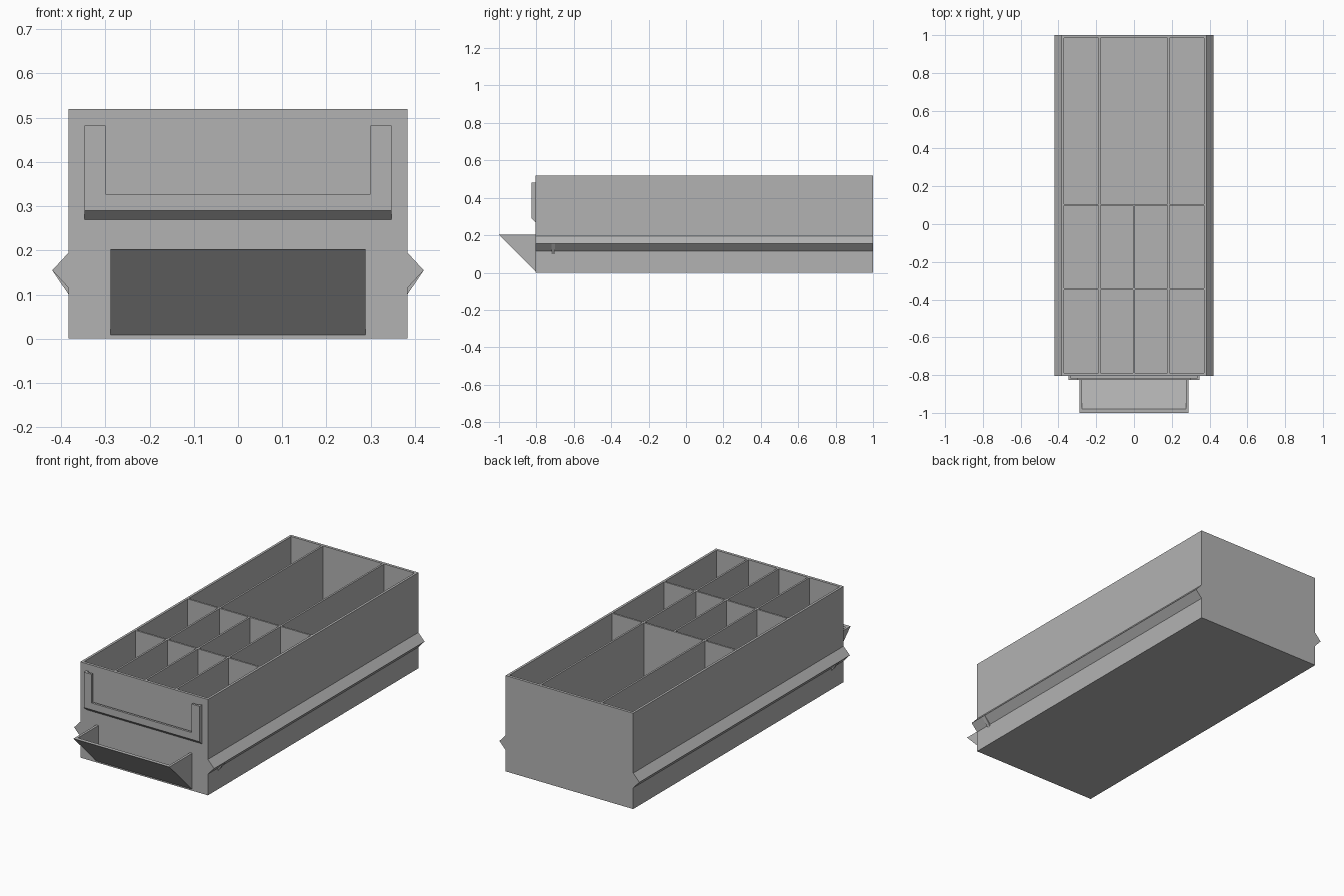
import bpy, bmesh
from mathutils import Vector

if "Cube" in bpy.data.objects:
    bpy.data.objects.remove(bpy.data.objects["Cube"], do_unlink=True)

grey = bpy.data.materials.new("plain grey plastic")
grey.use_nodes = True
COLOUR = (0.45, 0.45, 0.45, 1)
grey.diffuse_color = COLOUR
grey.node_tree.nodes["Principled BSDF"].inputs["Base Color"].default_value = COLOUR


def finish(name, bm):
    bmesh.ops.recalc_face_normals(bm, faces=bm.faces)
    mesh = bpy.data.meshes.new(name)
    bm.to_mesh(mesh)
    bm.free()
    mesh.materials.append(grey)
    ob = bpy.data.objects.new(name, mesh)
    bpy.context.collection.objects.link(ob)
    return ob


def add_box(bm, x, y, z):
    made = bmesh.ops.create_cube(bm, size=1)["verts"]
    for v in made:
        v.co = Vector([(a + b) / 2 + c * (b - a) for (a, b), c in zip((x, y, z), v.co)])


def add_prism(bm, points, start, step):
    """Extrude an outline of 3D points by a step vector."""
    face = bm.faces.new([bm.verts.new(Vector(p) + Vector(start)) for p in points])
    moved = bmesh.ops.extrude_face_region(bm, geom=[face])["geom"]
    bmesh.ops.translate(bm, vec=step, verts=[v for v in moved if isinstance(v, bmesh.types.BMVert)])


HALF, FRONT, BACK, TOP = 0.383, -0.805, 1.0, 0.52

# Drawer body with compartments cut out of a solid block
bm = bmesh.new()
add_box(bm, (-HALF, HALF), (FRONT, BACK), (0, TOP))
body = finish("drawer_body", bm)

columns = [(-0.37, -0.188), (-0.178, -0.005), (0.005, 0.178), (0.188, 0.37)]
wide_columns = [columns[0], (-0.178, 0.178), columns[3]]
rows = [((-0.79, -0.35), columns), ((-0.34, 0.097), columns), ((0.107, 0.985), wide_columns)]
bm = bmesh.new()
for y, cells in rows:
    for x in cells:
        add_box(bm, x, y, (0.015, TOP + 0.1))
cutter = finish("compartment_cutter", bm)
cutter.hide_render = True

cut = body.modifiers.new("compartments", "BOOLEAN")
cut.operation = "DIFFERENCE"
cut.solver = "EXACT"
cut.object = cutter
bpy.context.view_layer.objects.active = body
bpy.ops.object.modifier_apply(modifier=cut.name)
bpy.data.objects.remove(cutter, do_unlink=True)

# Side rails, each with a small stop below it near the front
for side, label in ((-1, "right"), (1, "left")):
    wall, tip = side * HALF, side * 0.42
    bm = bmesh.new()
    add_prism(bm, [(wall, 0, 0.195), (tip, 0, 0.155), (wall, 0, 0.115)],
              (0, FRONT, 0), (0, BACK - FRONT, 0))
    finish(label + "_rail", bm)
    bm = bmesh.new()
    add_prism(bm, [(wall, 0, 0.14), (tip, 0, 0.155), (wall, 0, 0.1)],
              (0, -0.72, 0), (0, 0.02, 0))
    finish(label + "_rail_stop", bm)

# Scoop handle: sloped front plate between two triangular cheeks
GRIP, CHEEK, LIP = 0.288, 0.013, 0.203
bm = bmesh.new()
add_prism(bm, [(0, -1, LIP), (0, -0.98, LIP), (0, FRONT, 0.028), (0, FRONT, 0.008)],
          (CHEEK - GRIP, 0, 0), (2 * (GRIP - CHEEK), 0, 0))
for x in (-GRIP, GRIP - CHEEK):
    add_prism(bm, [(0, -1, LIP), (0, FRONT, LIP), (0, FRONT, 0.008)], (x, 0, 0), (CHEEK, 0, 0))
finish("scoop_handle", bm)

# Label holder: U-shaped frame standing off the front, with a slot behind it
OUT, IN, HIGH, LOW = 0.347, 0.3, 0.482, 0.29
bm = bmesh.new()
add_prism(bm, [(-OUT, 0, HIGH), (-IN, 0, HIGH), (-IN, 0, 0.327), (IN, 0, 0.327),
               (IN, 0, HIGH), (OUT, 0, HIGH), (OUT, 0, LOW), (-OUT, 0, LOW)],
          (0, -0.827, 0), (0, 0.012, 0))
for x in (-OUT, OUT - 0.012):
    add_box(bm, (x, x + 0.012), (-0.815, FRONT), (LOW, HIGH))
add_prism(bm, [(0, -0.827, LOW), (0, FRONT, LOW), (0, FRONT, 0.27)],
          (-OUT, 0, 0), (2 * OUT, 0, 0))
finish("label_holder", bm)
